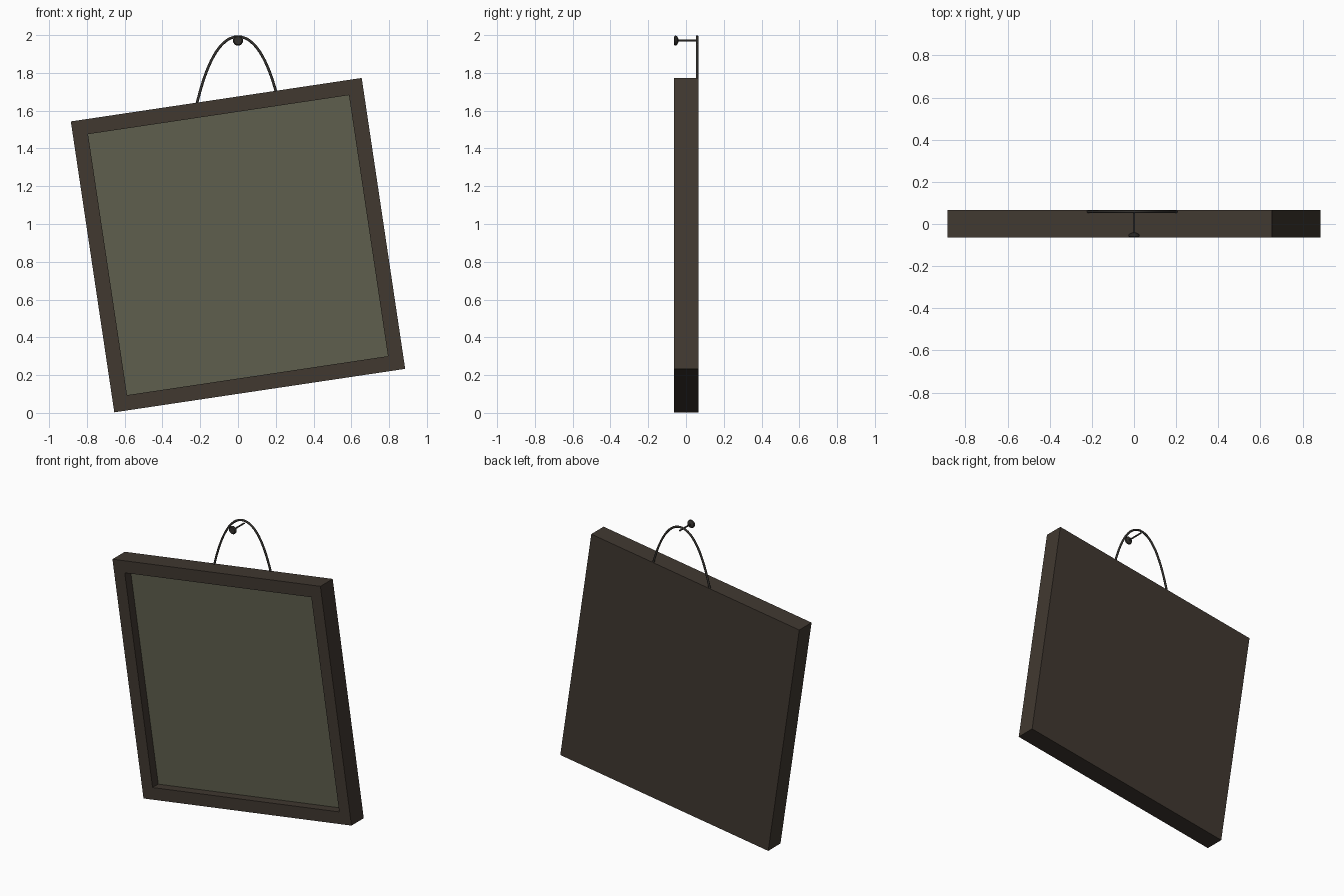
import bpy, bmesh, math
from mathutils import Matrix

cube = bpy.data.objects.get("Cube")
if cube:
    bpy.data.objects.remove(cube, do_unlink=True)

SIDE, BORDER, RECESS = 1.557, 0.08, 0.06
FRONT, BACK = -0.064, 0.066
TILT = Matrix.Translation((0, 0, 0.888)) @ Matrix.Rotation(math.radians(-8.5), 4, 'Y')


def material(name, rgb):
    m = bpy.data.materials.new(name)
    m.use_nodes = True
    m.diffuse_color = (*rgb, 1)
    bsdf = next(n for n in m.node_tree.nodes if n.type == 'BSDF_PRINCIPLED')
    bsdf.inputs["Base Color"].default_value = (*rgb, 1)
    return m


def mesh_object(name, bm, mats):
    me = bpy.data.meshes.new(name)
    bm.normal_update()
    bm.to_mesh(me)
    bm.free()
    for m in mats:
        me.materials.append(m)
    ob = bpy.data.objects.new(name, me)
    bpy.context.collection.objects.link(ob)
    return ob


wood = material("dark brown wood", (0.052, 0.040, 0.030))
green = material("olive green panel", (0.112, 0.112, 0.074))
iron = material("dark iron", (0.034, 0.031, 0.027))

# Tilted frame: a slab whose front is inset and pushed back to form the panel
bm = bmesh.new()
bmesh.ops.create_cube(bm, size=1, matrix=Matrix.Translation((0, (FRONT + BACK) / 2, 0))
                      @ Matrix.Diagonal((SIDE, BACK - FRONT, SIDE, 1)))
bm.normal_update()
front = next(f for f in bm.faces if f.normal.y < -0.9)
bmesh.ops.inset_region(bm, faces=[front], thickness=BORDER, use_even_offset=True)
panel = bmesh.ops.extrude_discrete_faces(bm, faces=[front])["faces"][0]
bmesh.ops.translate(bm, verts=panel.verts, vec=(0, RECESS, 0))
panel.material_index = 1
bm.transform(TILT)
mesh_object("picture_frame", bm, [wood, green])

# Hanging wire: an arch over the nail with both ends sunk into the frame
curve = bpy.data.curves.new("hanging_wire", 'CURVE')
curve.dimensions = '3D'
curve.bevel_depth = 0.007
curve.bevel_resolution = 2
curve.use_fill_caps = True
STEPS = 40
spline = curve.splines.new('POLY')
spline.points.add(STEPS)
for i, p in enumerate(spline.points):
    x = -0.219 * math.cos(math.pi * i / STEPS)
    p.co = (x, 0.059, 1.992 - 5.5 * x**2 - 42 * x**4, 1)
curve.materials.append(iron)
wire = bpy.data.objects.new("hanging_wire", curve)
bpy.context.collection.objects.link(wire)

# Nail: a lathed profile of (radius, depth) with a bevelled head
profile = [(0, -0.064), (0.021, -0.064), (0.027, -0.057), (0.024, -0.048),
           (0.011, -0.041), (0.005, -0.041), (0.005, 0.066), (0, 0.066)]
bm = bmesh.new()
verts = [bm.verts.new((r, y, 0)) for r, y in profile]
edges = [bm.edges.new(pair) for pair in zip(verts, verts[1:])]
bmesh.ops.spin(bm, geom=verts + edges, cent=(0, 0, 0), axis=(0, 1, 0),
               angle=math.tau, steps=16)
bmesh.ops.remove_doubles(bm, verts=bm.verts, dist=1e-5)
bmesh.ops.recalc_face_normals(bm, faces=bm.faces)
bm.transform(Matrix.Translation((0, 0, 1.971)))
nail = mesh_object("nail", bm, [iron])
bpy.ops.object.select_all(action='DESELECT')
nail.select_set(True)
bpy.context.view_layer.objects.active = nail
bpy.ops.object.shade_smooth_by_angle(angle=math.radians(35))
